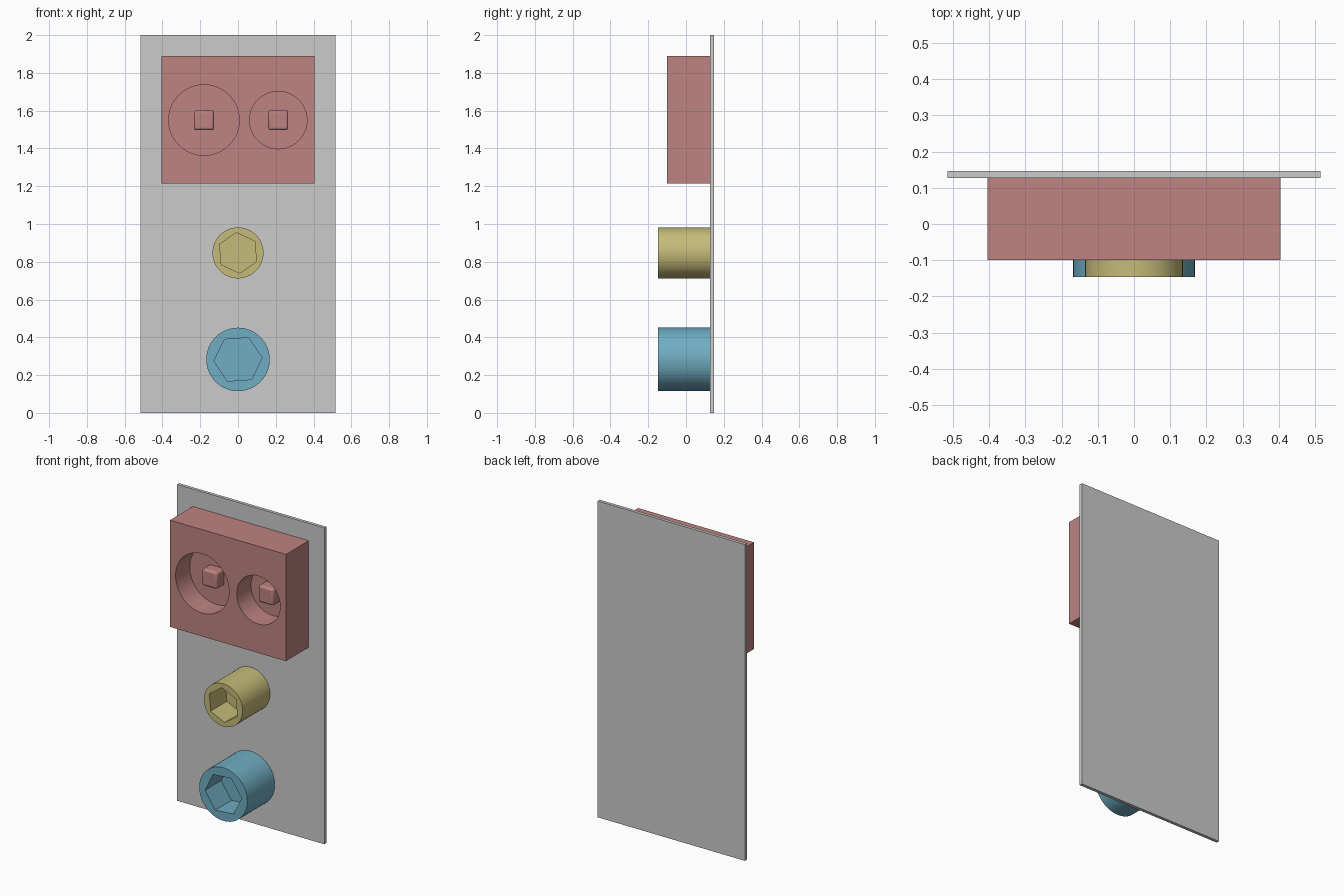
import bpy, math
from mathutils import Matrix

if "Cube" in bpy.data.objects:
    bpy.data.objects.remove(bpy.data.objects["Cube"])

PLATE_FRONT = 0.127   # y where everything meets the wall plate


def material(name, rgb):
    m = bpy.data.materials.new(name)
    m.diffuse_color = (*rgb, 1.0)
    m.use_nodes = True
    m.node_tree.nodes["Principled BSDF"].inputs["Base Color"].default_value = m.diffuse_color
    return m


grey = material("plate grey", (0.60, 0.60, 0.60))
red = material("dusty red", (0.51, 0.23, 0.22))
yellow = material("mustard yellow", (0.56, 0.50, 0.19))
blue = material("steel blue", (0.16, 0.42, 0.54))


def finish(name, mat):
    ob = bpy.context.object
    ob.name = name
    ob.data.materials.append(mat)
    return ob


def box(name, mat, x, y, z):
    """Box from (min, max) ranges."""
    bpy.ops.mesh.primitive_cube_add(size=1)
    ob = finish(name, mat)
    size = [r[1] - r[0] for r in (x, y, z)]
    mid = [(r[0] + r[1]) / 2 for r in (x, y, z)]
    ob.data.transform(Matrix.Translation(mid) @ Matrix.Diagonal((*size, 1)))
    return ob


def prism(name, mat, x, z, radius, y0, y1, sides=64, angle=0.0):
    """Prism along y; angle is the first corner, seen from the front."""
    bpy.ops.mesh.primitive_cylinder_add(vertices=sides, radius=radius, depth=y1 - y0)
    ob = finish(name, mat)
    # the primitive's first corner lies at 90 degrees
    spin = Matrix.Rotation(math.radians(angle - 90), 4, 'Z')
    tip = Matrix.Rotation(math.radians(90), 4, 'X')
    ob.data.transform(Matrix.Translation((x, (y0 + y1) / 2, z)) @ tip @ spin)
    return ob


def cut(ob, cutter):
    mod = ob.modifiers.new("recess", 'BOOLEAN')
    mod.operation = 'DIFFERENCE'
    mod.solver = 'EXACT'
    mod.object = cutter
    bpy.context.view_layer.objects.active = ob
    bpy.ops.object.modifier_apply(modifier=mod.name)
    bpy.data.objects.remove(cutter)


def smooth(ob):
    bpy.ops.object.select_all(action='DESELECT')
    ob.select_set(True)
    bpy.context.view_layer.objects.active = ob
    bpy.ops.object.shade_smooth_by_angle(angle=math.radians(30))


# Back plate
box("back_plate", grey, (-0.515, 0.515), (PLATE_FRONT, 0.147), (0, 2))

# Block with two round recesses, each holding a rounded square pin
block = box("socket_block", red, (-0.405, 0.405), (-0.10, PLATE_FRONT), (1.215, 1.89))
for side, x, radius in (("left", -0.18, 0.187), ("right", 0.213, 0.152)):
    cut(block, prism("cutter", red, x, 1.55, radius, -0.2, 0.042))
    pin = box(side + "_pin", red, (x - 0.053, x + 0.053), (-0.03, 0.075), (1.497, 1.603))
    bevel = pin.modifiers.new("rounded edges", 'BEVEL')
    bevel.width = 0.013
    bevel.segments = 3
    smooth(pin)
smooth(block)

# Round posts with hexagonal recesses
for name, mat, z, radius, hex_radius, angle in (
        ("upper_post", yellow, 0.847, 0.135, 0.108, 35),
        ("lower_post", blue, 0.283, 0.168, 0.128, 4)):
    post = prism(name, mat, 0, z, radius, -0.147, PLATE_FRONT)
    cut(post, prism("cutter", mat, 0, z, hex_radius, -0.25, 0.015, 6, angle))
    smooth(post)
